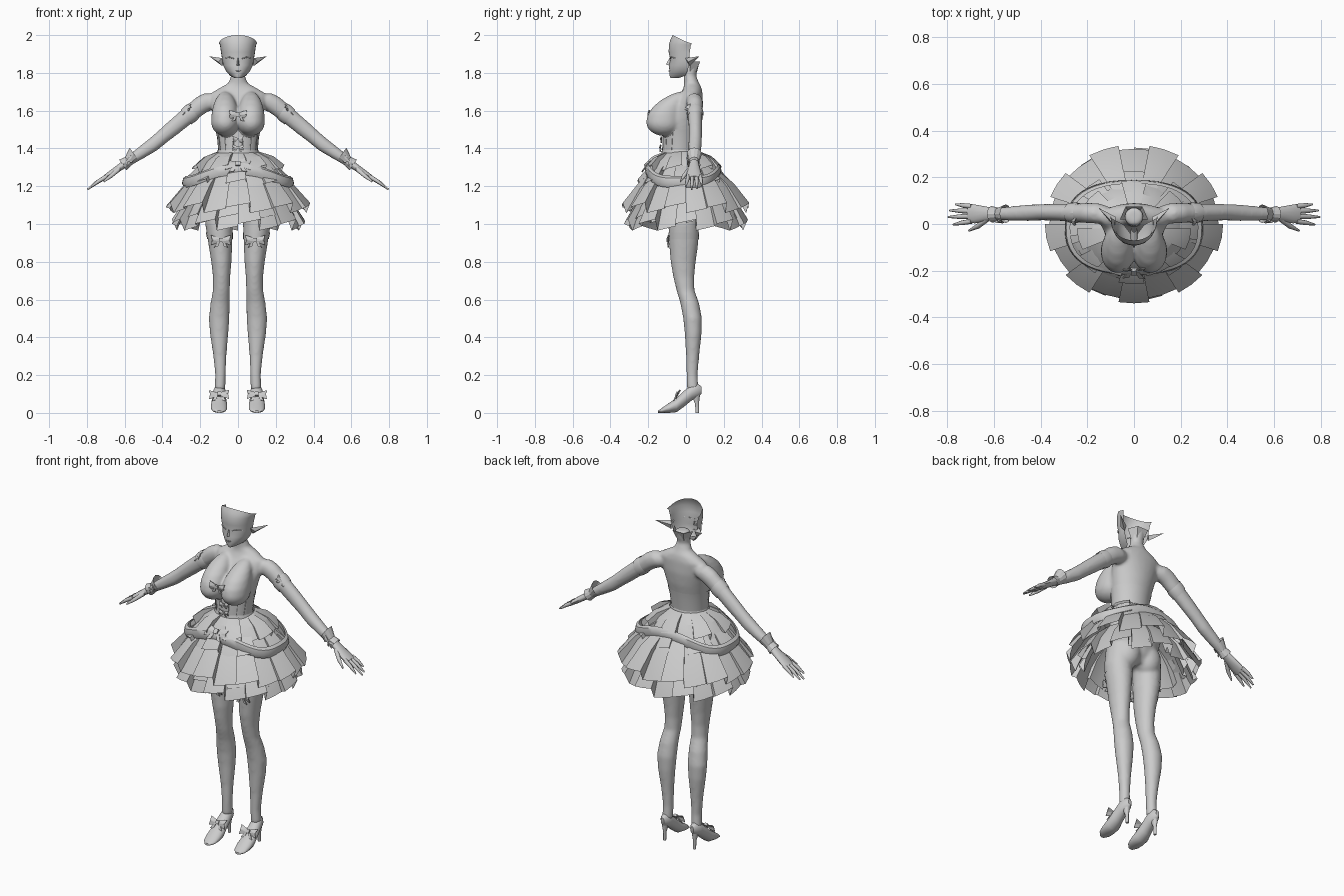
import bpy, math
from mathutils import Vector, Matrix

grey = bpy.data.materials.new("plain grey")
grey.diffuse_color = (0.6, 0.6, 0.6, 1)


def make(name, verts, faces, mirror=False, smooth=40, thick=0):
    me = bpy.data.meshes.new(name)
    me.from_pydata([tuple(v) for v in verts], [], faces)
    me.materials.append(grey)
    ob = bpy.data.objects.new(name, me)
    bpy.context.collection.objects.link(ob)
    bpy.context.view_layer.objects.active = ob
    ob.select_set(True)
    if smooth:
        bpy.ops.object.shade_smooth_by_angle(angle=math.radians(smooth))
    ob.select_set(False)
    if thick:
        ob.modifiers.new("thickness", 'SOLIDIFY').thickness = thick
    if mirror:
        ob.modifiers.new("mirror", 'MIRROR')
    return ob


def tube(name, pts, u=(1, 0, 0), v=(0, 1, 0), n=20, mirror=False, caps=True, smooth=50):
    """Loft of ellipses; each point is x, y, z, radius along u, radius along v."""
    u, v = Vector(u).normalized(), Vector(v).normalized()
    verts = []
    for x, y, z, a, b in pts:
        for i in range(n):
            t = 2 * math.pi * i / n
            verts.append(Vector((x, y, z)) + u * a * math.cos(t) + v * b * math.sin(t))
    faces = [(r * n + i, r * n + (i + 1) % n, (r + 1) * n + (i + 1) % n, (r + 1) * n + i)
             for r in range(len(pts) - 1) for i in range(n)]
    if caps:
        faces += [tuple(range(n))[::-1], tuple(range((len(pts) - 1) * n, len(pts) * n))]
    return make(name, verts, faces, mirror, smooth)


def ball(name, c, r, up=1.0, lean=0.0):
    """Ellipsoid whose upper half can be stretched and leaned back."""
    pts = []
    for k in range(13):
        a = math.pi * (k / 12 - 0.5)
        s, w = math.sin(a), max(math.cos(a), 0.01)
        pts.append((c[0], c[1] + lean * max(s, 0) ** 2, c[2] + r[2] * s * (up if s > 0 else 1), r[0] * w, r[1] * w))
    return tube(name, pts, n=24)


def bow(name, loc, size, yaw=0, roll=0, pitch=0, mirror=False):
    """Flat ribbon bow facing -y: two loops, two tails and a knot."""
    m = (Matrix.Translation(loc) @ Matrix.Rotation(yaw, 4, 'Z') @ Matrix.Rotation(roll, 4, 'Y')
         @ Matrix.Rotation(pitch, 4, 'X') @ Matrix.Scale(size, 4))
    v, f = [], []
    for s in (1, -1):
        o = len(v)
        v += [(0, 0, .16), (0, 0, -.16), (s, .05, -.5), (s * .9, -.12, 0), (s, .05, .5),
              (s * .1, -.05, -.1), (s * .35, -.05, -.15), (s * .7, 0, -.75), (s * .3, 0, -.65)]
        f += [(o, o + 1, o + 3), (o + 1, o + 2, o + 3), (o, o + 3, o + 4), (o + 5, o + 6, o + 7, o + 8)]
    o = len(v)
    v += [(x, y, z) for y in (-.2, .1) for x, z in ((-.18, -.2), (.18, -.2), (.18, .2), (-.18, .2))]
    f += [(o, o + 1, o + 2, o + 3)] + [(o + i, o + 4 + i, o + 4 + (i + 1) % 4, o + (i + 1) % 4) for i in range(4)]
    return make(name, [m @ Vector(p) for p in v], f, mirror, 0, 0.004)


AV = (.57, 0, .82)
# Body masses: torso with neck, bust, seat, arm and leg, fused into one smooth skin
skin = tube("body", [(0, 0, 1.03, .06, .06), (0, 0, 1.08, .13, .09), (0, 0, 1.2, .16, .105), (0, -.01, 1.3, .135, .1),
                     (0, -.035, 1.39, .1, .087), (0, -.03, 1.46, .108, .092), (0, -.015, 1.55, .127, .097),
                     (0, .005, 1.62, .142, .085), (0, .03, 1.69, .148, .058), (0, .035, 1.722, .095, .047),
                     (0, .03, 1.745, .052, .04), (0, .02, 1.785, .037, .034), (0, .034, 1.86, .042, .04)], n=28)
bust = ball("bust", (.069, -.118, 1.54), (.074, .094, .074), 2.2, .1)
seat = ball("seat", (.07, .03, 1.08), (.074, .07, .09))
arm = tube("arm", [(.1, .04, 1.66, .03, .035), (.15, .045, 1.652, .044, .05), (.195, .047, 1.63, .044, .049),
                   (.26, .048, 1.578, .039, .045), (.34, .05, 1.512, .036, .043), (.40, .05, 1.462, .035, .039),
                   (.45, .048, 1.42, .036, .038), (.52, .045, 1.372, .032, .032), (.60, .043, 1.318, .025, .024)],
           u=(0, 1, 0), v=AV)
leg = tube("leg", [(.085, -.005, 1.13, .08, .085), (.1, -.012, 1.0, .074, .082), (.094, -.012, .9, .064, .078),
                   (.088, -.015, .8, .054, .067), (.087, -.012, .72, .046, .056), (.088, -.003, .65, .045, .048),
                   (.095, .02, .58, .051, .05), (.1, .035, .5, .055, .05), (.1, .038, .42, .049, .045),
                   (.096, .035, .3, .035, .035), (.093, .032, .2, .028, .03), (.096, .036, .12, .029, .031)])
for o in (skin, bust, seat, arm, leg):
    o.select_set(True)
bpy.context.view_layer.objects.active = skin
bpy.ops.object.join()
skin.modifiers.clear()
skin.modifiers.new("mirror", 'MIRROR').use_mirror_merge = False
rm = skin.modifiers.new("fuse", 'REMESH')
rm.mode, rm.voxel_size, rm.use_smooth_shade = 'VOXEL', .0085, True
sm = skin.modifiers.new("relax", 'SMOOTH')
sm.factor, sm.iterations = .5, 10
skin.select_set(False)

# Corset shell with upright ribs
tube("corset", [(0, -.035, 1.385, .104, .091), (0, -.03, 1.46, .111, .095), (0, -.026, 1.5, .12, .098)], n=28, caps=False)
for k in range(6):
    a = math.pi * (1.15 + .7 * k / 5)
    c, s = math.cos(a), math.sin(a)
    tube("corset_rib", [(.104 * c, -.035 + .091 * s, 1.39, .002, .002),
                        (.119 * c, -.026 + .097 * s, 1.5, .002, .002)], n=6)

# Face shell, open at the back and top
rows = [(1.792, .012, -.035, -.01), (1.772, .016, -.082, -.04), (1.785, .042, -.087, -.005), (1.81, .064, -.088, .008),
        (1.84, .079, -.09, .015), (1.87, .084, -.083, .018), (1.91, .09, -.092, .02), (1.95, .096, -.09, .026),
        (1.978, .1, -.082, .032), (2.0, .1, -.07, .034)]
N, verts = 24, []
for r, (z, rx, yf, yb) in enumerate(rows):
    drop = .045 if r == len(rows) - 1 else .024 if r == len(rows) - 2 else 0
    for i in range(N + 1):
        t = math.pi * (i / N - .5)
        verts.append((rx * math.sin(t), yb - (yb - yf) * max(math.cos(t), 0) ** .8, z - drop * (1 - math.cos(t))))
make("face", verts, [(r * (N + 1) + i, r * (N + 1) + i + 1, (r + 1) * (N + 1) + i + 1, (r + 1) * (N + 1) + i)
                     for r in range(len(rows) - 1) for i in range(N)], smooth=60)
make("nose", [(-.01, -.084, 1.838), (.01, -.084, 1.838), (0, -.106, 1.845), (0, -.084, 1.885)],
     [(0, 1, 2), (1, 3, 2), (3, 0, 2)], smooth=80)
tube("mouth", [(-.016, -.087, 1.812, .002, .001), (0, -.091, 1.81, .003, .003), (.016, -.087, 1.812, .002, .001)],
     u=(0, 1, 0), v=(0, 0, 1), n=8)
tube("eyelid", [(.02, -.084, 1.875, .003, .002), (.045, -.078, 1.883, .004, .003), (.07, -.053, 1.877, .003, .002)],
     u=(0, 1, 0), v=(0, 0, 1), n=8, mirror=True)
# Pointed ears
make("ear", [(.082, -.005, 1.878), (.082, .02, 1.835), (.078, .03, 1.865), (.153, .07, 1.888), (.105, .012, 1.858)],
     [(0, 4, 3), (4, 1, 3), (1, 2, 3), (2, 0, 3), (0, 1, 4)], True, 0)
# Nape collar behind the head
make("nape", [(x, y, z) for z, w, d in ((1.80, .035, .05), (1.86, .06, .075)) for x, y in
              ((-w, .02), (-w * .6, d), (w * .6, d), (w, .02))],
     [(i, i + 1, i + 5, i + 4) for i in range(3)])

# Hands and fingers
tube("palm", [(.59, .043, 1.325, .023, .021), (.635, .043, 1.293, .032, .018), (.68, .043, 1.262, .04, .016),
              (.708, .044, 1.243, .04, .013)], u=(0, 1, 0), v=AV, n=14, mirror=True)
for y0, y1, tip in ((.012, -.002, .775), (.033, .03, .797), (.055, .058, .79), (.075, .084, .765)):
    z = lambda x: 1.243 - .68 * (x - .708)
    mid = (.70 + tip) / 2
    tube("finger", [(.695, y0, 1.252, .011, .012), (mid, (y0 + y1) / 2, z(mid) + .004, .010, .010),
                    (tip, y1, z(tip), .004, .004)], u=(0, 1, 0), v=AV, n=8, mirror=True)
tube("thumb", [(.63, .02, 1.292, .012, .015), (.67, -.01, 1.257, .011, .012), (.71, -.03, 1.225, .004, .005)],
     u=(.5, .8, 0), v=(.2, 0, 1), n=8, mirror=True)
# Armbands and flared wrist cuffs
tube("armband", [(.235, .048, 1.598, .042, .048), (.25, .048, 1.586, .045, .05), (.275, .048, 1.566, .042, .047)],
     u=(0, 1, 0), v=AV, caps=False, mirror=True, smooth=20)
tube("wrist_cuff", [(.55, .044, 1.37, .04, .042), (.582, .043, 1.332, .027, .027), (.61, .043, 1.312, .034, .034)],
     u=(0, 1, 0), v=AV, n=12, caps=False, mirror=True, smooth=0)
bow("armband_bow", (.272, .025, 1.605), .036, yaw=.5, roll=.65, pitch=-.9, mirror=True)
bow("wrist_bow", (.585, .01, 1.335), .03, roll=.6, mirror=True)

# Stocking bands and bows
tube("stocking_band", [(.098, -.012, .955, .072, .082), (.095, -.012, .92, .068, .08)], caps=False, mirror=True)
bow("garter_bow", (.09, -.094, .915), .052, mirror=True)

# High heeled shoes with ankle bows
tube("shoe", [(.1, -.147, .006, .016, .006), (.1, -.125, .014, .036, .014), (.1, -.09, .026, .043, .026),
              (.1, -.05, .042, .043, .038), (.1, -.01, .075, .037, .042), (.098, .03, .108, .033, .042),
              (.097, .062, .118, .026, .036), (.097, .082, .12, .01, .02)], v=(0, 0, 1), mirror=True)
tube("heel", [(.098, .05, .1, .02, .026), (.098, .058, .05, .009, .011), (.098, .06, 0, .008, .009)], n=10, mirror=True)
bow("shoe_bow", (.1, -.045, .098), .053, pitch=-.5, mirror=True)


def pleats(name, count, top, hem, step, wave=0, cy=0, ys=.9, phase=0):
    """Ring of flared panels; neighbouring panels step in and out and are joined by folds."""
    v = []
    for i in range(count):
        out = step if i % 2 else -step
        for j in range(3):
            a = 2 * math.pi * (i + j / 2 + phase) / count
            for k, (r, z) in enumerate((top, ((top[0] + hem[0]) / 2 + .012, (top[1] + hem[1]) / 2 + .01), hem)):
                q = r + out * k / 2
                dz = wave * (k / 2) * (1 if i % 2 else -1) + .012 * (j / 2 - .5) * k
                v.append((q * math.cos(a), cy + ys * q * math.sin(a), z + dz))
    n = len(v) // 3
    f = [(3 * i + k, 3 * ((i + 1) % n) + k, 3 * ((i + 1) % n) + k + 1, 3 * i + k + 1) for i in range(n) for k in (0, 1)]
    return make(name, v, f, smooth=22)


# Skirt tiers from waist to hem
pleats("waist_frill", 14, (.105, 1.385), (.235, 1.29), .01, .012, cy=-.02, ys=.85)
pleats("peplum", 16, (.13, 1.34), (.275, 1.215), .01, .012, cy=-.015, ys=.85, phase=.4)
pleats("upper_skirt", 18, (.17, 1.30), (.372, 1.085), .01, .015, ys=.89)
pleats("lower_skirt", 18, (.2, 1.2), (.342, .995), .014, .018, ys=.92, phase=.5)
pleats("inner_skirt", 16, (.16, 1.22), (.29, 1.03), .014, .012, ys=.95)
tube("waistband", [(0, -.033, 1.375, .112, .098), (0, -.033, 1.392, .107, .094)], n=28, caps=False)

# Draped swag round the hips
v, n = [], 48
for i in range(n):
    a = 2 * math.pi * i / n
    c, s = math.cos(a), math.sin(a)
    x = .285 * math.copysign(abs(c) ** .8, c)
    y = -.015 + .195 * math.copysign(abs(s) ** .8, s)
    z = 1.225 + .065 * s ** 4
    v += [(x * w, -.015 + (y + .015) * w, z + h) for w, h in ((.96, .03), (1.02, .018), (1.04, -.01), (1.0, -.032))]
make("hip_swag", v, [(4 * i + k, 4 * ((i + 1) % n) + k, 4 * ((i + 1) % n) + (k + 1) % 4, 4 * i + (k + 1) % 4)
                     for i in range(n) for k in range(4)])

# Bows on bodice and skirt
bow("chest_bow", (0, -.195, 1.58), .048)
bow("corset_bow_upper", (0, -.131, 1.45), .028)
bow("corset_bow_lower", (0, -.135, 1.405), .03)
bow("skirt_bow", (0, -.2, 1.315), .07, pitch=-.7)
